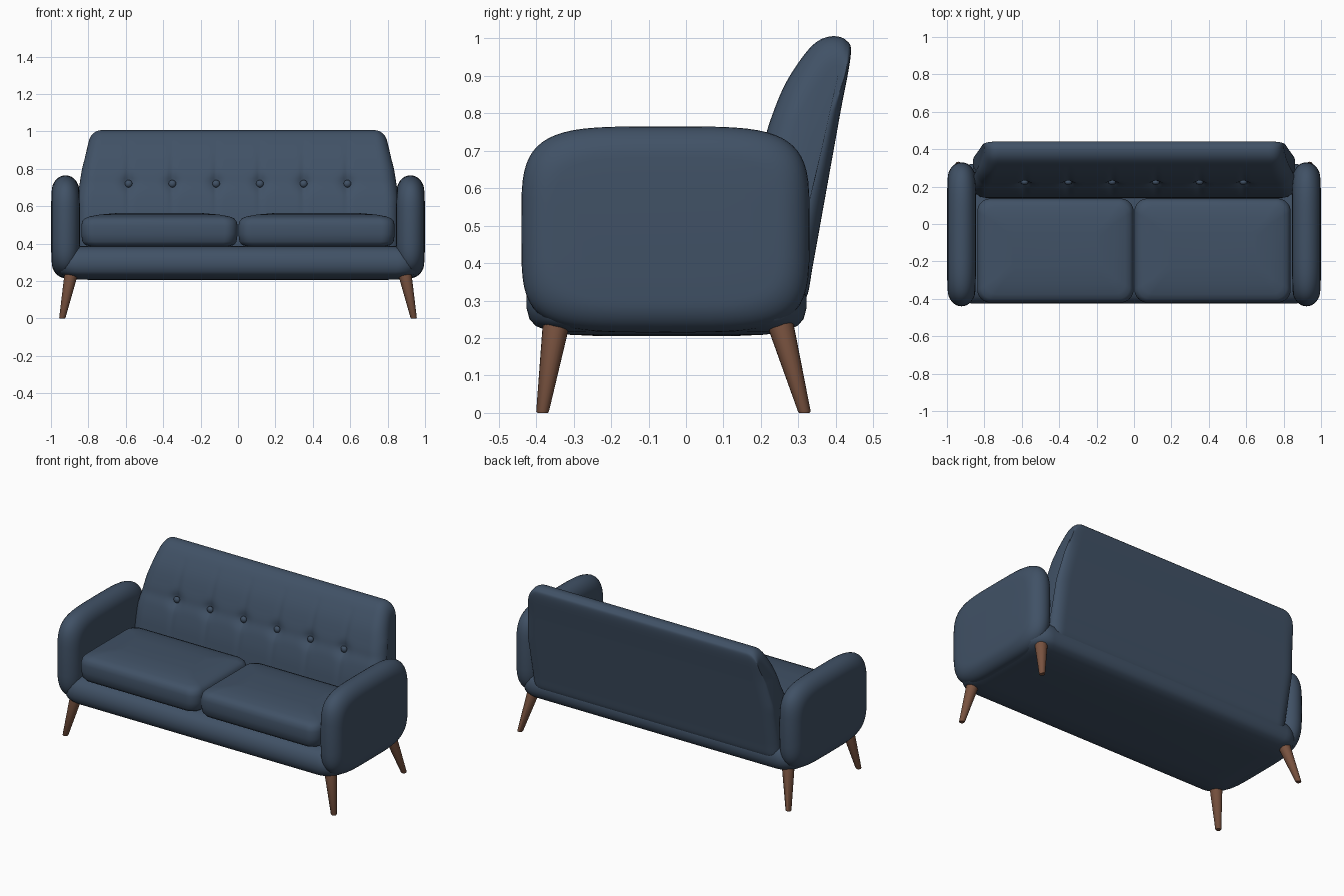
import bpy
import bmesh
from math import sin, cos, pi, exp, copysign
from mathutils import Vector

cube = bpy.data.objects.get("Cube")
if cube:
    bpy.data.objects.remove(cube, do_unlink=True)


def material(name, rgb):
    mat = bpy.data.materials.new(name)
    mat.use_nodes = True
    mat.diffuse_color = (*rgb, 1)
    mat.node_tree.nodes["Principled BSDF"].inputs["Base Color"].default_value = (*rgb, 1)
    return mat


FABRIC = material("blue fabric", (0.052, 0.083, 0.132))
WOOD = material("brown wood", (0.19, 0.085, 0.05))


def finish(name, bm, mat, angle=45):
    bmesh.ops.recalc_face_normals(bm, faces=bm.faces)
    mesh = bpy.data.meshes.new(name)
    bm.to_mesh(mesh)
    bm.free()
    mesh.materials.append(mat)
    obj = bpy.data.objects.new(name, mesh)
    bpy.context.collection.objects.link(obj)
    bpy.ops.object.select_all(action="DESELECT")
    obj.select_set(True)
    bpy.context.view_layer.objects.active = obj
    bpy.ops.object.shade_smooth_by_angle(angle=angle * pi / 180)
    return obj


def loft(name, rings, mat, angle=45):
    """Skin a list of closed rings and cap both ends."""
    bm = bmesh.new()
    loops = [[bm.verts.new(p) for p in ring] for ring in rings]
    n = len(loops[0])
    for a, b in zip(loops, loops[1:]):
        for i in range(n):
            j = (i + 1) % n
            bm.faces.new((a[i], a[j], b[j], b[i]))
    bm.faces.new(loops[0])
    bm.faces.new(loops[-1])
    return finish(name, bm, mat, angle)


def rounded_rect(cx, cy, z, hx, hy, r, steps=8):
    pts = []
    for q, (sx, sy) in enumerate(((1, 1), (-1, 1), (-1, -1), (1, -1))):
        for k in range(steps + 1):
            a = (q + k / steps) * pi / 2
            pts.append((cx + sx * (hx - r) + r * cos(a), cy + sy * (hy - r) + r * sin(a), z))
    return pts


def padded_slab(name, cx, cy, hx, hy, r, layers):
    """Stack of rounded rectangles; layers are (height, inset)."""
    rings = [rounded_rect(cx, cy, z, hx - d, hy - d, max(r - d * 0.4, 0.03)) for z, d in layers]
    return loft(name, rings, FABRIC)


# Base with rolled edges
padded_slab("base", 0, -0.052, 0.972, 0.374, 0.12,
            [(0.205, 0.2), (0.209, 0.11), (0.218, 0.06), (0.232, 0.025), (0.25, 0.008),
             (0.28, 0), (0.31, 0), (0.345, 0.012), (0.37, 0.035), (0.383, 0.07), (0.386, 0.1)])

# Seat cushions
for side, label in ((1, "left"), (-1, "right")):
    padded_slab(label + "_seat_cushion", side * 0.42, -0.142, 0.418, 0.278, 0.07,
                [(0.385, 0.05), (0.392, 0.02), (0.41, 0.006), (0.45, 0), (0.495, 0),
                 (0.52, 0.006), (0.535, 0.02), (0.545, 0.045), (0.555, 0.1), (0.562, 0.18)])


# Arms: squarish oval outline, rolled all round
def arm_ring(x, inset, n=64, power=4.3):
    ring = []
    for i in range(n):
        a = 2 * pi * i / n
        c, s = (copysign(abs(f) ** (2 / power), f) for f in (cos(a), sin(a)))
        ring.append((x, -0.055 + (0.385 - inset) * c, 0.49 + (0.275 - inset) * s))
    return ring


for side, label in ((1, "left"), (-1, "right")):
    rings = []
    for k in range(-8, 9):
        a = k / 8 * pi / 2
        rings.append(arm_ring(side * (0.922 + 0.074 * sin(a)), 0.085 * (1 - cos(a))))
    rings.insert(0, arm_ring(side * 0.846, 0.15))
    rings.append(arm_ring(side * 0.999, 0.15))
    loft(label + "_arm", rings, FABRIC)


# Backrest: side profile swept across the width, pinched at the buttons
def smooth_loop(ctrl, steps):
    pts, n = [], len(ctrl)
    for i in range(n):
        p0, p1, p2, p3 = (Vector(ctrl[(i + k) % n]) for k in (-1, 0, 1, 2))
        for s in range(steps):
            t = s / steps
            pts.append(0.5 * (2 * p1 + (p2 - p0) * t + (2 * p0 - 5 * p1 + 4 * p2 - p3) * t * t
                              + (3 * p1 - p0 - 3 * p2 + p3) * t ** 3))
    return pts


BUTTON_Z = 0.72
button_xs = [(i - 2.5) * 0.234 for i in range(6)]
profile = smooth_loop([(0.16, 0.32), (0.14, 0.4), (0.157, 0.55), (0.18, 0.65), (0.214, 0.75),
                       (0.256, 0.86), (0.3, 0.935), (0.345, 0.988), (0.39, 1.006),
                       (0.428, 0.995), (0.44, 0.955), (0.412, 0.8), (0.376, 0.6),
                       (0.34, 0.4), (0.322, 0.31), (0.29, 0.295), (0.2, 0.295)], 7)


def tuft(x, z):
    dz = z - BUTTON_Z
    total = 0
    for bx in button_xs:
        dx = x - bx
        total += 0.02 * exp(-(dx * dx + dz * dz) / 0.0016)
        total += 0.009 * exp(-(dx / 0.016) ** 2 - (dz / 0.16) ** 2)
    return total + 0.004 * exp(-(dz / 0.03) ** 2)


def back_ring(t, roll):
    """t runs -1..1 over the width; roll is 0 inside and 1 at the very end."""
    a = roll * pi / 2
    ring = []
    for y, z in profile:
        width = min(0.81 + 0.16 * (0.95 - z), 0.86)
        x = t * (width - 0.07) + copysign(0.07 * sin(a), t) * (roll > 0)
        mid = 0.22 + 0.2 * (z - 0.3) / 0.7
        if y < mid and z < 0.95:
            y += tuft(x, z)
        y = mid + (y - mid) * (1 - 0.55 * (1 - cos(a)))
        ring.append((x, y, z - 0.08 * (1 - cos(a)) * max(0, (z - 0.8) / 0.2)))
    return ring


rolls = [k / 7 for k in range(1, 8)]
stations = [(-1, r) for r in reversed(rolls)]
stations += [(i / 60, 0) for i in range(-60, 61)]
stations += [(1, r) for r in rolls]
loft("backrest", [back_ring(t, r) for t, r in stations], FABRIC, 60)

# Buttons
for i, x in enumerate(button_xs):
    bm = bmesh.new()
    bmesh.ops.create_uvsphere(bm, u_segments=16, v_segments=10, radius=0.02)
    bmesh.ops.scale(bm, vec=(1, 0.75, 1), verts=bm.verts)
    bmesh.ops.translate(bm, vec=(x, 0.224, BUTTON_Z), verts=bm.verts)
    finish("button_%d" % (i + 1), bm, FABRIC)


# Splayed tapered legs
def circle(x, y, z, r, n=20):
    return [(x + r * cos(2 * pi * i / n), y + r * sin(2 * pi * i / n), z) for i in range(n)]


for side, label in ((1, "left"), (-1, "right")):
    for end, foot_y, top_y in (("front", -0.383, -0.343), ("back", 0.316, 0.245)):
        loft("%s_%s_leg" % (end, label),
             [circle(side * 0.94, foot_y, 0, 0.014), circle(side * 0.939, foot_y, 0.004, 0.017),
              circle(side * 0.887, top_y, 0.26, 0.038)], WOOD)
